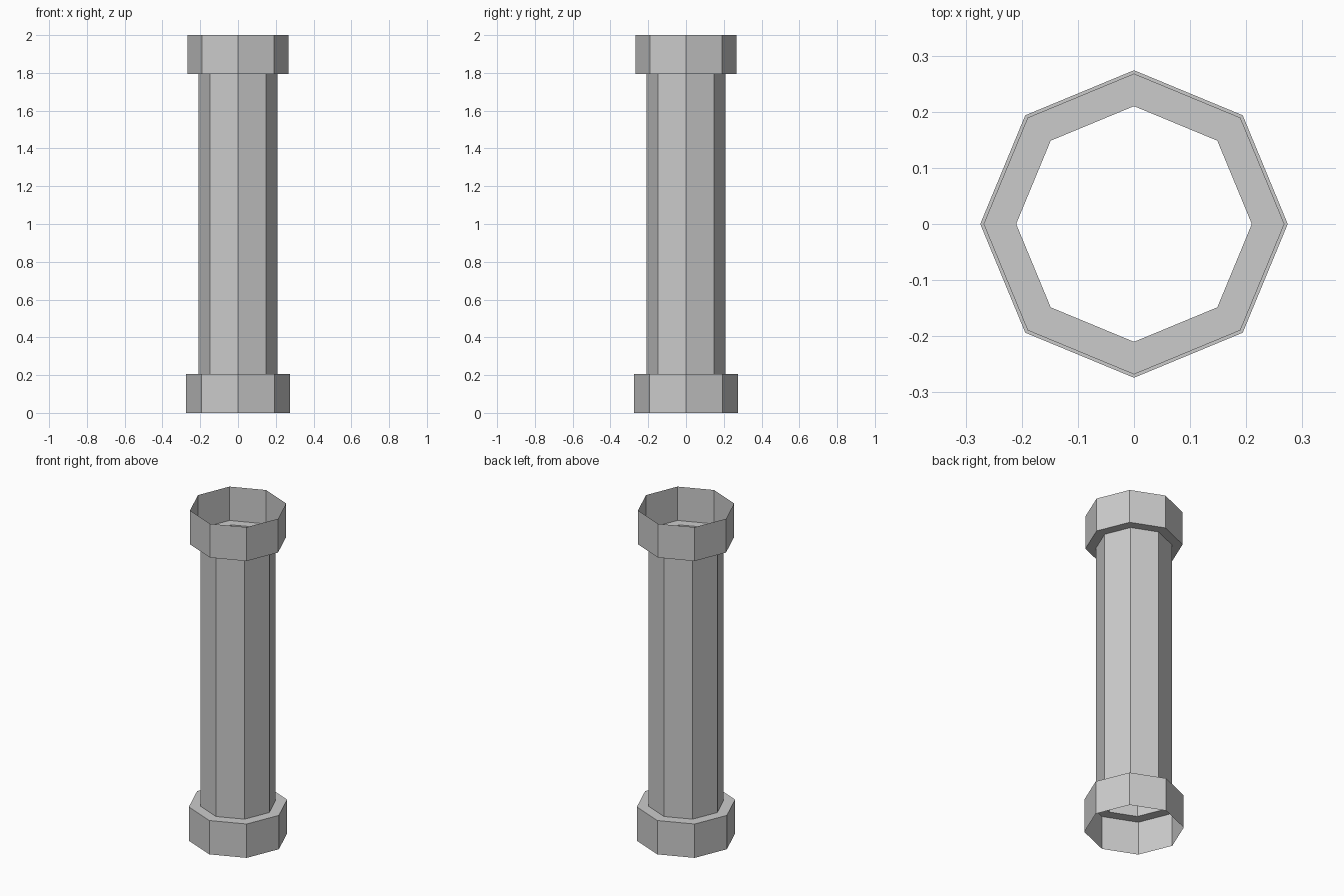
import bpy
import bmesh
from math import cos, sin, tau

if "Cube" in bpy.data.objects:
    bpy.data.objects.remove(bpy.data.objects["Cube"])

SIDES = 8
R_BASE, R_SHAFT, R_TOP = 0.274, 0.21, 0.268
Z_LOW, Z_HIGH, HEIGHT = 0.205, 1.795, 2.0


def octagonal_shell(name, profile):
    """Revolve an open (radius, z) profile into a flat-sided thin shell."""
    bm = bmesh.new()
    rings = [[bm.verts.new((r * cos(tau * i / SIDES), r * sin(tau * i / SIDES), z))
              for i in range(SIDES)] for r, z in profile]
    for low, high in zip(rings, rings[1:]):
        for i in range(SIDES):
            j = (i + 1) % SIDES
            bm.faces.new((low[i], low[j], high[j], high[i]))
    mesh = bpy.data.meshes.new(name)
    bm.to_mesh(mesh)
    bm.free()
    obj = bpy.data.objects.new(name, mesh)
    bpy.context.collection.objects.link(obj)
    return obj


# Bottom collar: open below, with a ledge in to the shaft
octagonal_shell("bottom_collar", [(R_BASE, 0), (R_BASE, Z_LOW), (R_SHAFT, Z_LOW)])

# Hollow shaft, open at both ends
octagonal_shell("shaft", [(R_SHAFT, Z_LOW), (R_SHAFT, Z_HIGH)])

# Top collar: ledge out from the shaft, open above
octagonal_shell("top_collar", [(R_SHAFT, Z_HIGH), (R_TOP, Z_HIGH), (R_TOP, HEIGHT)])
